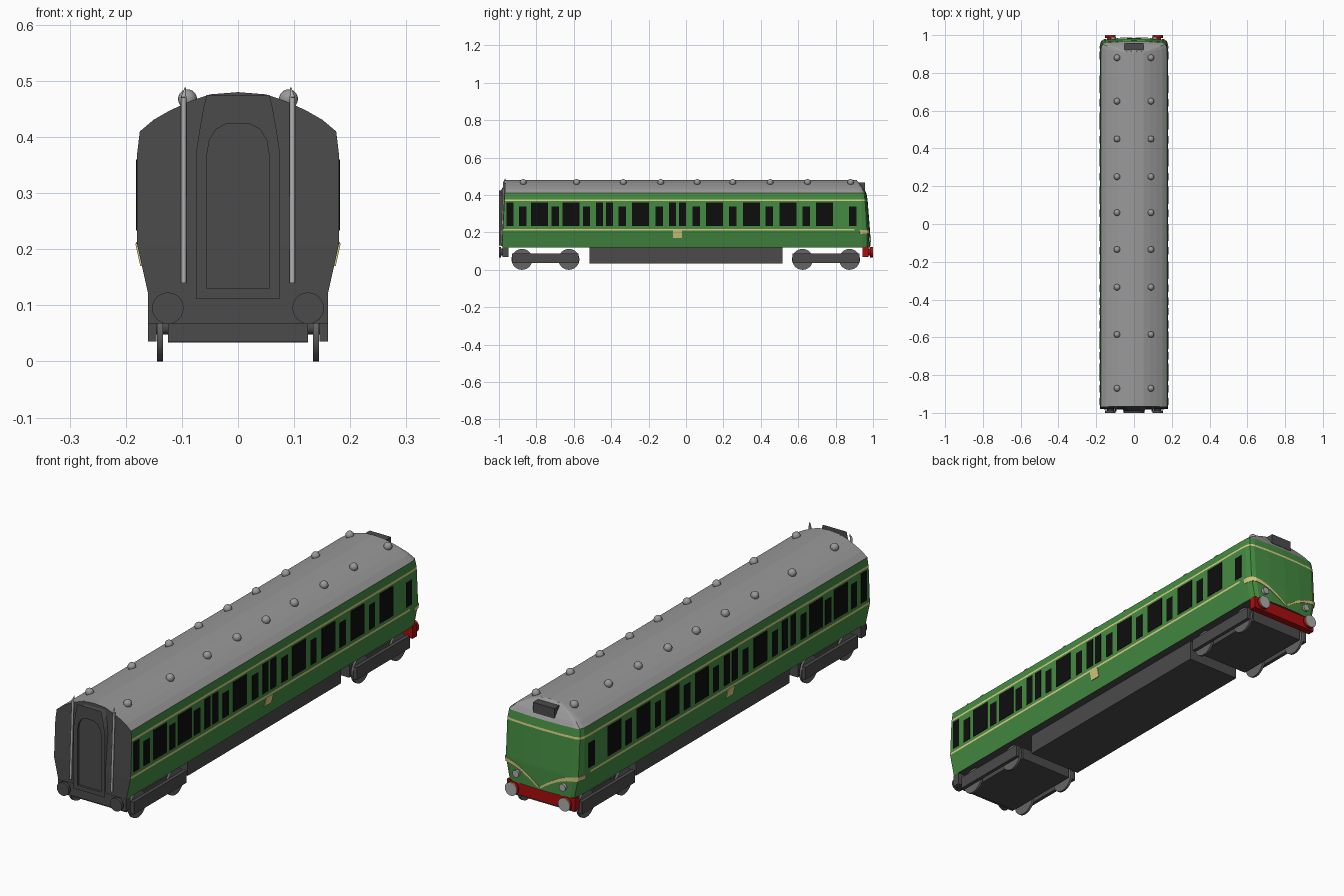
import bpy, bmesh, math
from mathutils import Vector

if "Cube" in bpy.data.objects:
    bpy.data.objects.remove(bpy.data.objects["Cube"])

def mat(name, c):
    m = bpy.data.materials.new(name)
    m.diffuse_color = (*c, 1)
    m.use_nodes = True
    m.node_tree.nodes["Principled BSDF"].inputs["Base Color"].default_value = m.diffuse_color
    return m

GREEN = mat("green paint", (.06, .26, .055))
CREAM = mat("cream lining", (.68, .6, .22))
ROOF = mat("roof grey", (.32, .32, .32))
DARK = mat("dark grey", (.07, .07, .07))
BLACK = mat("window black", (.004, .004, .004))
RED = mat("red", (.4, .004, .004))
LIGHT = mat("light grey", (.42, .42, .42))
WHEEL = mat("wheel grey", (.13, .13, .13))

def mesh_obj(name, verts, faces, *mats):
    me = bpy.data.meshes.new(name)
    me.from_pydata(verts, [], faces)
    bm = bmesh.new()
    bm.from_mesh(me)
    bmesh.ops.remove_doubles(bm, verts=bm.verts, dist=1e-5)
    bmesh.ops.recalc_face_normals(bm, faces=bm.faces)
    bm.to_mesh(me)
    bm.free()
    for m in mats:
        me.materials.append(m)
    o = bpy.data.objects.new(name, me)
    bpy.context.collection.objects.link(o)
    return o

BOX = [(0, 1, 3, 2), (4, 6, 7, 5), (0, 4, 5, 1), (2, 3, 7, 6), (0, 2, 6, 4), (1, 5, 7, 3)]

def box(name, x0, x1, y0, y1, z0, z1, m):
    return mesh_obj(name, [(x, y, z) for x in (x0, x1) for y in (y0, y1) for z in (z0, z1)], BOX, m)

def rod(name, a, b, r, m, r2=None, n=24):
    a, b = Vector(a), Vector(b)
    bm = bmesh.new()
    bmesh.ops.create_cone(bm, cap_ends=True, segments=n, radius1=r,
                          radius2=r if r2 is None else r2, depth=(b - a).length)
    bm.transform(Vector((0, 0, 1)).rotation_difference(b - a).to_matrix().to_4x4())
    bmesh.ops.translate(bm, verts=bm.verts, vec=(a + b) / 2)
    for f in bm.faces:
        f.smooth = len(f.verts) == 4
    me = bpy.data.meshes.new(name)
    bm.to_mesh(me)
    bm.free()
    me.materials.append(m)
    o = bpy.data.objects.new(name, me)
    bpy.context.collection.objects.link(o)
    return o

# Body shape: half profile (half width, height, cab reach) and cab plan (y, width factor)
PROF = [(.16, .12, .97), (.18, .21, .96), (.18, .219, .955), (.18, .368, .82), (.179, .377, .81),
        (.175, .41, .74), (.15, .431, .6), (.12, .448, .45), (.085, .464, .3), (.05, .476, .18), (0, .48, .14)]
PLAN = [(.90, 1), (.945, .99), (.97, .95), (.979, .85), (.985, .45), (.987, 0)]

def lerp(a, b, t):
    return a + (b - a) * t

def cab(s, z):
    """Half width and y on the cab at plan parameter s and height z."""
    i = min(int(s), len(PLAN) - 2)
    y, f = (lerp(PLAN[i][k], PLAN[i + 1][k], s - i) for k in (0, 1))
    for p, q in zip(PROF, PROF[1:]):
        if z <= q[1] + 1e-6:
            t = (z - p[1]) / (q[1] - p[1])
            return lerp(p[0], q[0], t) * f, .9 + (y - .9) * lerp(p[2], q[2], t)

# Car body shell
verts, faces = [], []
n = len(PROF)
for side in (1, -1):
    base = len(verts)
    for w, z, k in PROF:
        verts.append((side * w, -.98 + max(0, z - .21) * .055, z))
    for s in range(len(PLAN)):
        for w, z, k in PROF:
            x, y = cab(s, z)
            verts.append((side * x, y, z))
    for s in range(len(PLAN)):
        for j in range(n - 1):
            a = base + s * n + j
            q = [a, a + n, a + n + 1, a + 1]
            if len({tuple(round(c, 5) for c in verts[i]) for i in q}) < 4:
                q = [a, a + n, a + 1] if s < len(PLAN) - 1 else q
            faces.append(q)
half = len(verts) // 2
for j in range(n - 1):   # gangway end wall
    faces.append([j, j + 1, half + j + 1, half + j])
for s in range(len(PLAN)):   # floor
    faces.append([s * n, (s + 1) * n, half + (s + 1) * n, half + s * n])
body = mesh_obj("car_body", verts, faces, GREEN, CREAM, ROOF, DARK)
for p in body.data.polygons:
    c, nr = p.center, p.normal
    if nr.y < -.9 or nr.z < -.9:
        p.material_index = 3
    elif c.z > .409:
        p.material_index = 2
    elif .368 < c.z < .377 or (.21 < c.z < .219 and c.y < .9):
        p.material_index = 1

# Side windows: (centre y, half width, top)
WIDE = [-.784, -.615, -.244, .152, .35, .545, .74]
PAIR = [-.94, -.463, -.409, -.072, -.019]
DOOR = [-.872, -.698, -.532, -.34, -.142, .056, .249, .446, .643, .892]
wins = [(y, .046, .36) for y in WIDE] + [(y, .019, .36) for y in PAIR] + [(y, .02, .338) for y in DOOR]
for sx in (1, -1):
    for y, h, top in wins:
        box("side_window", sx * .178, sx * .1815, y - h, y + h, .233, top, BLACK)
    # cream panel on the lower side
    mesh_obj("side_panel", [(sx * (x + d), y, z) for d in (0, .003) for y in (-.07, -.022)
                            for x, z in ((.1711, .17), (.18, .21))], BOX, CREAM)
    # curved cream band sweeping from the cab side to the centre
    vs, fs = [], []
    N = 30
    for i in range(N + 1):
        s = lerp(.6, 4.95, i / N)
        i0 = min(int(s), 4)
        f = lerp(PLAN[i0][1], PLAN[i0 + 1][1], s - i0)
        zc = .128 + .075 * math.sin(math.pi / 2 * min(1, f / .95))
        th = .004 + .006 * f
        for z in (zc - th, zc + th):
            x, y = cab(s, max(.121, z))
            vs.append((sx * (x + .002 * f), y + .003, max(.121, z)))
    fs = [(2 * i, 2 * i + 1, 2 * i + 3, 2 * i + 2) for i in range(N)]
    band = mesh_obj("cab_band", vs, fs, CREAM)
    sol = band.modifiers.new("thickness", "SOLIDIFY")
    sol.thickness = .002
    sol.offset = 0

    # Cab lamps, buffers at both ends, end pipes
    rod("cab_lamp", (sx * .11, .96, .16), (sx * .11, .99, .16), .015, LIGHT)
    rod("rear_buffer_stem", (sx * .125, .95, .095), (sx * .125, .985, .095), .018, RED)
    rod("rear_buffer_head", (sx * .125, .985, .095), (sx * .125, .997, .095), .028, RED)
    rod("rear_buffer_face", (sx * .125, .997, .095), (sx * .125, 1, .095), .028, LIGHT)
    rod("front_buffer_stem", (sx * .125, -.95, .095), (sx * .125, -.988, .095), .018, DARK)
    rod("front_buffer_head", (sx * .125, -.988, .095), (sx * .125, -1, .095), .028, DARK)
    rod("end_pipe", (sx * .097, -.988, .14), (sx * .097, -.972, .47), .005, LIGHT, n=12)
    rod("end_pipe_tip", (sx * .097, -.972, .47), (sx * .094, -.966, .488), .005, LIGHT, .001, n=12)

    # Roof vents
    for y in (.88, .65, .45, .25, .06, -.135, -.335, -.585, -.87):
        bm = bmesh.new()
        bmesh.ops.create_uvsphere(bm, u_segments=16, v_segments=10, radius=.017)
        bmesh.ops.translate(bm, verts=bm.verts, vec=(sx * .09, y, .468))
        for f in bm.faces:
            f.smooth = True
        me = bpy.data.meshes.new("roof_vent")
        bm.to_mesh(me)
        bm.free()
        me.materials.append(ROOF)
        bpy.context.collection.objects.link(bpy.data.objects.new("roof_vent", me))

# Gangway: arched frame around a recessed door
inner = [(.055, .13), (.055, .37), (.051, .395), (.039, .414), (.02, .424)]
outer = [(.075, .112), (.075, .37), (.069, .41), (.062, .45), (.056, .475)]
loop = lambda p: p + [(-x, z) for x, z in reversed(p)]
I, O = loop(inner), loop(outer)
m = len(I)
vs = [(x, y, z) for P, y in ((O, -1), (I, -1), (I, -.99), (O, -.96)) for x, z in P]
fs = [(r * m + i, r * m + (i + 1) % m, (r + 1) * m + (i + 1) % m, (r + 1) * m + i)
      for r in range(3) for i in range(m)]
fs += [list(range(2 * m, 3 * m)), list(range(3 * m, 4 * m))]
mesh_obj("gangway", vs, fs, DARK)

# Roof box over the cab, buffer beams, underframe
box("cab_roof_box", -.05, .05, .89, .957, .425, .468, DARK)
box("front_beam", -.16, .16, -.981, -.95, .068, .121, DARK)
box("rear_beam", -.16, .16, .945, .976, .068, .121, RED)
box("underframe", -.125, .125, -.517, .515, .034, .121, DARK)

# Bogies: centre tray, outer side frames, two wheelsets
for cy in (-.7515, .7485):
    box("bogie_tray", -.125, .125, cy - .178, cy + .178, .036, .088, DARK)
    for sx in (1, -1):
        box("bogie_side_frame", sx * .145, sx * .16, cy - .178, cy + .178, .036, .088, DARK)
        for dy in (-.1255, .1255):
            rod("wheel", (sx * .134, cy + dy, .056), (sx * .144, cy + dy, .056), .056, WHEEL, n=32)
            rod("axle_end", (sx * .12, cy + dy, .06), (sx * .15, cy + dy, .06), .012, DARK, n=12)
